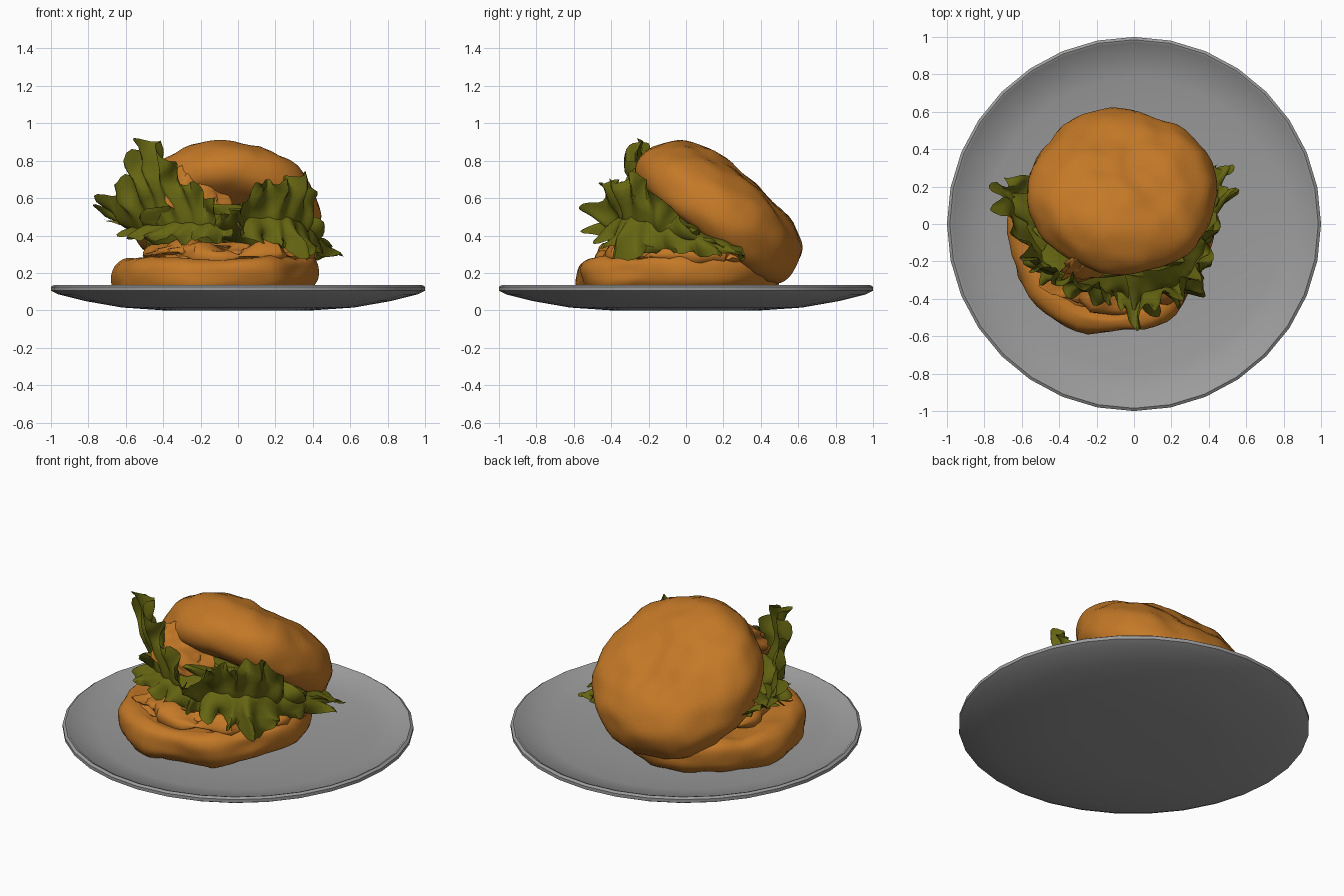
import bpy, bmesh, math
from mathutils import Vector, Matrix, noise

if "Cube" in bpy.data.objects:
    bpy.data.objects.remove(bpy.data.objects["Cube"])


def material(name, rgb):
    m = bpy.data.materials.new(name)
    m.diffuse_color = (*rgb, 1)
    m.use_nodes = True
    m.node_tree.nodes["Principled BSDF"].inputs["Base Color"].default_value = m.diffuse_color
    return m


BREAD = material("toasted bread", (0.55, 0.19, 0.02))
LEAF = material("lettuce green", (0.13, 0.13, 0.006))
CHINA = material("grey plate", (0.33, 0.33, 0.33))


def finish(name, bm, mat, angle=40):
    mesh = bpy.data.meshes.new(name)
    bm.to_mesh(mesh)
    bm.free()
    mesh.materials.append(mat)
    ob = bpy.data.objects.new(name, mesh)
    bpy.context.collection.objects.link(ob)
    bpy.ops.object.select_all(action='DESELECT')
    ob.select_set(True)
    bpy.context.view_layer.objects.active = ob
    bpy.ops.object.shade_smooth_by_angle(angle=math.radians(angle))
    return ob


def spline(pts, t):
    """Catmull-Rom through pts, t in 0..1"""
    pts = [Vector(p) for p in pts]
    n = len(pts) - 1
    i = min(int(t * n), n - 1)
    f = t * n - i
    a, b, c, d = pts[max(i - 1, 0)], pts[i], pts[i + 1], pts[min(i + 2, n)]
    return 0.5 * (2 * b + (c - a) * f + (2 * a - 5 * b + 4 * c - d) * f * f
                  + (3 * b - a - 3 * c + d) * f ** 3)


def lathe(name, profile, mat, sides, matrix=Matrix(), rough=0, freq=3, steps=0, angle=40):
    """Revolve (radius, height) points; both ends lie on the axis"""
    if steps:
        profile = [spline([(r, z, 0) for r, z in profile], k / steps)[:2] for k in range(steps + 1)]
    bm = bmesh.new()
    rings = []
    for k, (r, z) in enumerate(profile):
        if k in (0, len(profile) - 1):
            rings.append([bm.verts.new((0, 0, z))] * sides)
        else:
            rings.append([bm.verts.new((r * math.cos(a), r * math.sin(a), z))
                          for a in (math.tau * s / sides for s in range(sides))])
    for lo, hi in zip(rings, rings[1:]):
        for s in range(sides):
            t = (s + 1) % sides
            loop = list(dict.fromkeys((lo[s], lo[t], hi[t], hi[s])))
            bm.faces.new(loop)
    bmesh.ops.recalc_face_normals(bm, faces=bm.faces)
    bm.normal_update()
    if rough:
        moves = [(v, v.normal * rough * (noise.noise(v.co * freq) + 0.5 * noise.noise(v.co * freq * 3)))
                 for v in bm.verts]
        for v, m in moves:
            v.co += m
    bm.transform(matrix)
    return finish(name, bm, mat, angle)


def leaf(name, inner, outer, ruffle=0.05, waves=9, nu=80, nv=9, bow=0.04, seed=0):
    """Sheet between two edges, ruffled more towards its ragged outer edge"""
    bm = bmesh.new()
    grid = []
    for i in range(nu + 1):
        u = i / nu
        a, b = spline(inner, u), spline(outer, u)
        out = Vector((b.x, b.y, 0)).normalized()
        # ragged rim
        reach = 1 + 0.16 * noise.noise(Vector((u * waves * 2.6, seed, 0)))
        row = []
        for j in range(nv + 1):
            v = j / nv
            p = a.lerp(b, v * (1 + (reach - 1) * v))
            wave = math.sin(u * waves * math.tau + 2 * v + seed)
            p += out * (ruffle * v * v * wave + bow * math.sin(math.pi * v))
            p += noise.noise_vector(p * 9 + Vector((seed, 0, 0))) * 0.035 * (0.3 + v)
            row.append(bm.verts.new(p))
        grid.append(row)
    for i in range(nu):
        for j in range(nv):
            bm.faces.new((grid[i][j], grid[i + 1][j], grid[i + 1][j + 1], grid[i][j + 1]))
    return finish(name, bm, LEAF, 35)


def blob(name, loc, scale, rot, mat, rough):
    bm = bmesh.new()
    bmesh.ops.create_icosphere(bm, subdivisions=4, radius=1)
    for v in bm.verts:
        v.co *= 1 + rough * noise.noise(v.co * 2.2 + Vector(loc) * 5)
    bm.transform(Matrix.LocRotScale(Vector(loc), Matrix.Rotation(rot[2], 3, 'Z') @ Matrix.Rotation(rot[1], 3, 'Y')
                                    @ Matrix.Rotation(rot[0], 3, 'X'), Vector(scale)))
    return finish(name, bm, mat)


# Plate
lathe("plate", [(0, 0), (0.4, 0), (0.62, 0.015), (0.82, 0.05), (0.96, 0.085), (1, 0.105), (1, 0.125),
                (0.985, 0.135), (0.97, 0.13), (0.955, 0.115), (0.78, 0.085), (0.5, 0.06), (0, 0.055)],
      CHINA, 32)

# Bottom bun, slightly higher on the right
lathe("bottom_bun", [(0, 0), (0.3, 0), (0.46, 0.01), (0.53, 0.06), (0.545, 0.13), (0.53, 0.19),
                     (0.48, 0.22), (0.42, 0.215), (0.2, 0.205), (0, 0.21)], BREAD, 56,
      Matrix.Translation((-0.12, -0.045, 0.06)) @ Matrix.Rotation(-0.035, 4, 'Y'), 0.03, 3.5, 36)

# Fried filling resting on the bottom bun
lathe("filling", [(0, 0), (0.3, 0), (0.42, 0.03), (0.44, 0.07), (0.38, 0.11), (0.2, 0.12), (0, 0.12)],
      BREAD, 48, Matrix.Translation((-0.05, -0.03, 0.23)), 0.06, 5, 24)

# Top bun, tipped backwards
TILT = Matrix.Translation((-0.07, -0.148, 0.12)) @ Matrix.Rotation(-math.radians(39), 4, 'X')
lathe("top_bun", [(0, 0.38), (0.25, 0.375), (0.42, 0.37), (0.49, 0.42), (0.51, 0.5), (0.485, 0.59),
                  (0.41, 0.68), (0.27, 0.735), (0.12, 0.75), (0, 0.752)], BREAD, 56, TILT, 0.03, 3, 36)

# Crisp pieces showing in the gap
blob("filling_tongue", (-0.22, -0.22, 0.62), (0.17, 0.045, 0.14), (-0.45, 0.35, 0.2), BREAD, 0.4)
blob("filling_back", (-0.05, 0.22, 0.33), (0.40, 0.24, 0.12), (-0.3, 0, 0), BREAD, 0.2)
blob("filling_front", (-0.2, -0.3, 0.31), (0.26, 0.13, 0.05), (0.1, -0.05, 0.1), BREAD, 0.5)

# Lettuce heart filling the wedge between the buns
blob("lettuce_heart", (-0.07, -0.06, 0.45), (0.41, 0.24, 0.13), (-0.35, 0, 0), LEAF, 0.5)

# Tall leaf on the left
leaf("lettuce_left",
     [(-0.45, 0.2, 0.4), (-0.45, 0.05, 0.37), (-0.45, -0.1, 0.35), (-0.4, -0.2, 0.35),
      (-0.3, -0.27, 0.35), (-0.2, -0.3, 0.36), (-0.1, -0.3, 0.36)],
     [(-0.66, 0.27, 0.5), (-0.75, 0.12, 0.57), (-0.64, -0.03, 0.66), (-0.56, -0.18, 0.84),
      (-0.46, -0.25, 0.9), (-0.3, -0.32, 0.72), (-0.12, -0.38, 0.58)], 0.045, 8, 90, 12, 0.03, 1)

# Leaf sweeping round the front and right
leaf("lettuce_right",
     [(-0.15, -0.26, 0.4), (0, -0.28, 0.36), (0.1, -0.28, 0.34), (0.2, -0.25, 0.34),
      (0.28, -0.18, 0.34), (0.32, -0.05, 0.34), (0.34, 0.1, 0.35), (0.34, 0.25, 0.35)],
     [(-0.12, -0.38, 0.52), (0.01, -0.53, 0.54), (0.1, -0.4, 0.66), (0.24, -0.37, 0.7),
      (0.36, -0.27, 0.72), (0.4, -0.1, 0.55), (0.44, 0.08, 0.4), (0.48, 0.24, 0.34), (0.46, 0.36, 0.3)],
     0.045, 9, 100, 10, 0.03, 4)

# Drooping frills
leaf("lettuce_frill_left",
     [(-0.4, 0.15, 0.5), (-0.4, -0.05, 0.5), (-0.3, -0.2, 0.52), (-0.15, -0.25, 0.52), (0, -0.25, 0.52)],
     [(-0.7, 0.16, 0.5), (-0.6, -0.05, 0.4), (-0.5, -0.28, 0.38), (-0.27, -0.38, 0.38), (-0.05, -0.42, 0.4)],
     0.04, 7, 70, 9, 0.04, 7)
leaf("lettuce_frill_right",
     [(-0.05, -0.22, 0.56), (0.1, -0.25, 0.58), (0.24, -0.2, 0.56), (0.3, -0.05, 0.48), (0.32, 0.2, 0.4)],
     [(0, -0.5, 0.42), (0.15, -0.42, 0.36), (0.36, -0.36, 0.29), (0.41, -0.1, 0.3), (0.5, 0.18, 0.29),
      (0.45, 0.32, 0.28)], 0.04, 8, 80, 9, 0.04, 11)
